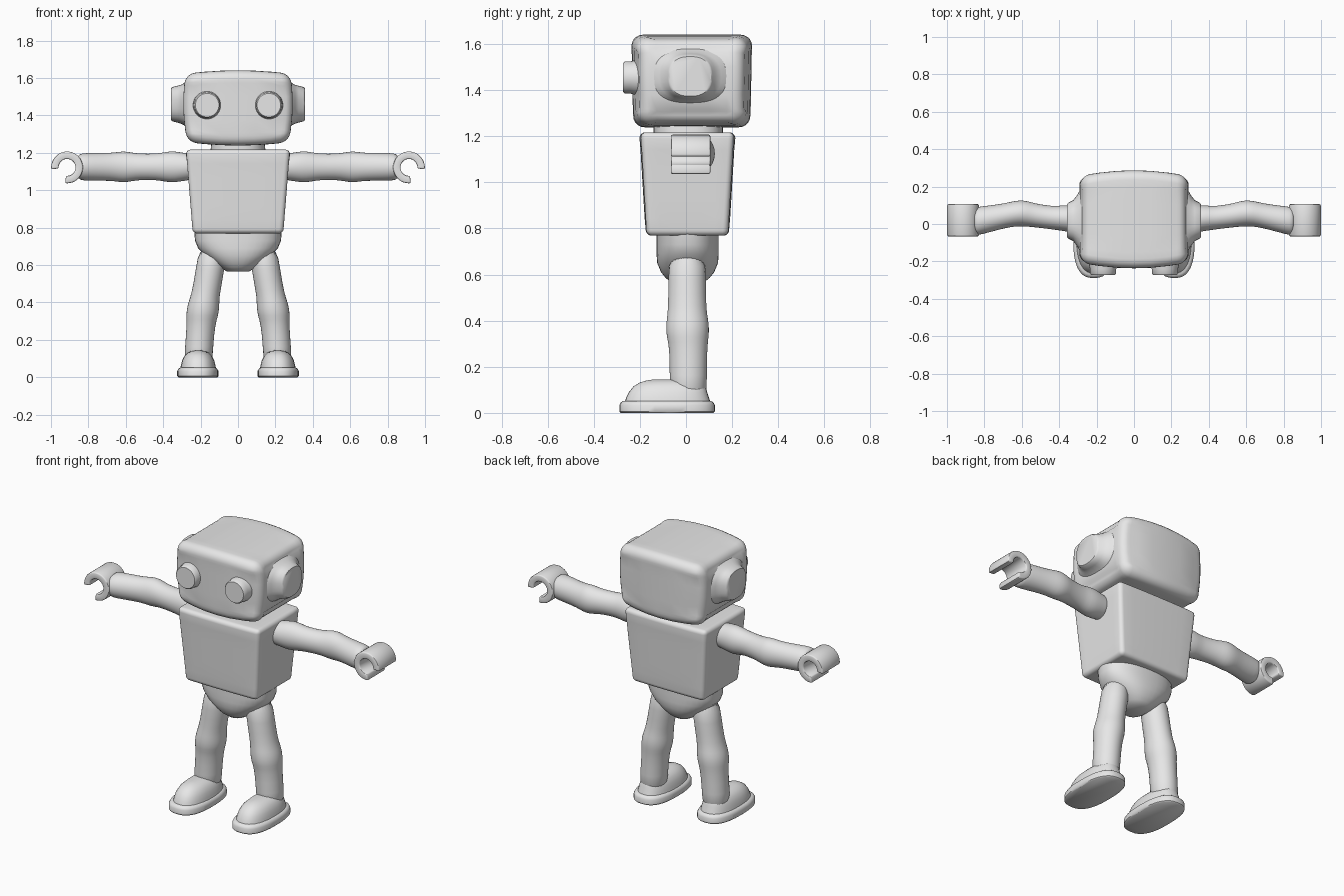
import bpy
import bmesh
import math
from mathutils import Vector

default = bpy.data.objects.get("Cube")
if default:
    bpy.data.objects.remove(default, do_unlink=True)

grey = bpy.data.materials.new("plain grey")
grey.use_nodes = True
COLOUR = (0.8, 0.8, 0.8, 1)
grey.diffuse_color = COLOUR
grey.node_tree.nodes["Principled BSDF"].inputs["Base Color"].default_value = COLOUR


def finish(name, bm, mirror=False, smooth=0):
    """Turn a bmesh into a shaded object, optionally mirrored and subdivided."""
    bmesh.ops.recalc_face_normals(bm, faces=bm.faces)
    mesh = bpy.data.meshes.new(name)
    bm.to_mesh(mesh)
    bm.free()
    mesh.materials.append(grey)
    obj = bpy.data.objects.new(name, mesh)
    bpy.context.collection.objects.link(obj)
    bpy.ops.object.select_all(action='DESELECT')
    obj.select_set(True)
    bpy.context.view_layer.objects.active = obj
    bpy.ops.object.shade_smooth_by_angle(angle=math.radians(45))
    if mirror:
        obj.modifiers.new("Mirror", 'MIRROR')
    if smooth:
        sub = obj.modifiers.new("Subdivision", 'SUBSURF')
        sub.levels = sub.render_levels = smooth
    return obj


def loft(name, axis, rings, power=2.0, mirror=False, smooth=0, sides=36):
    """Skin rounded cross-sections (centre, half size a, half size b) along an axis."""
    u, v = {'X': ((0, 1, 0), (0, 0, 1)),
            'Y': ((1, 0, 0), (0, 0, 1)),
            'Z': ((1, 0, 0), (0, 1, 0))}[axis]
    u, v = Vector(u), Vector(v)
    bm = bmesh.new()
    loops = []
    for centre, a, b in rings:
        loop = []
        for i in range(sides):
            t = math.tau * i / sides
            c, s = math.cos(t), math.sin(t)
            p = math.copysign(abs(c) ** (2 / power), c) * a
            q = math.copysign(abs(s) ** (2 / power), s) * b
            loop.append(bm.verts.new(Vector(centre) + u * p + v * q))
        loops.append(loop)
    for low, high in zip(loops, loops[1:]):
        for i in range(sides):
            j = (i + 1) % sides
            bm.faces.new((low[i], low[j], high[j], high[i]))
    bm.faces.new(loops[0])
    bm.faces.new(loops[-1])
    return finish(name, bm, mirror, smooth)


def soft_box(name, centre, half, taper, bulge, radius):
    """Tapered box with rounded edges; bulge swells each face toward its middle."""
    bm = bmesh.new()
    bmesh.ops.create_cube(bm, size=2)
    bmesh.ops.subdivide_edges(bm, edges=bm.edges[:], cuts=5, use_grid_fill=True)
    for vert in bm.verts:
        x, y, z = vert.co
        narrow = 1 - taper * (1 - z) / 2
        vert.co = Vector(centre) + Vector((
            x * (half[0] - bulge[0] * z * z) * narrow,
            y * (half[1] - bulge[1] * x * x) * narrow,
            z * (half[2] - bulge[2] * x * x)))
    sharp = [e for e in bm.edges if e.calc_face_angle() > 0.9]
    bmesh.ops.bevel(bm, geom=sharp, offset=radius, segments=5, profile=0.5,
                    affect='EDGES', clamp_overlap=True)
    return finish(name, bm)


# Head, neck and torso
soft_box("head", (0, 0.025, 1.44), (0.297, 0.262, 0.201), 0.03,
         (0.018, 0.028, 0.018), 0.05)
loft("neck", 'Z', [((0, 0.01, 1.18), 0.15, 0.15), ((0, 0.01, 1.28), 0.14, 0.15)], 2.4)
soft_box("torso", (0, 0.006, 0.993), (0.278, 0.208, 0.224), 0.13,
         (0, 0.005, 0), 0.025)

# Pelvis bowl
loft("pelvis", 'Z', [((0, 0.007, z), a, b) for z, a, b in (
    (0.8, 0.235, 0.135), (0.73, 0.23, 0.135), (0.69, 0.213, 0.135),
    (0.65, 0.175, 0.132), (0.61, 0.125, 0.115), (0.585, 0.09, 0.095),
    (0.566, 0.06, 0.07))], 2.3)

# Round eyes with a soft rim
loft("eye", 'Y', [((0.165, y, 1.455), r, r) for y, r in (
    (-0.17, 0.078), (-0.225, 0.074), (-0.24, 0.07), (-0.265, 0.069), (-0.273, 0.063))],
    mirror=True)

# Flared ear caps
loft("ear", 'X', [((x, 0.018, 1.46), a, b) for x, a, b in (
    (0.26, 0.2, 0.13), (0.285, 0.17, 0.115), (0.305, 0.135, 0.104),
    (0.325, 0.109, 0.098), (0.35, 0.097, 0.092), (0.357, 0.09, 0.086))],
    2.5, mirror=True)

# Arms, bulging at shoulder and elbow
loft("arm", 'X', [((x, y, 1.125), a, b) for x, y, a, b in (
    (0.22, 0.02, 0.07, 0.07), (0.28, 0.02, 0.07, 0.072), (0.34, 0.028, 0.073, 0.086),
    (0.39, 0.032, 0.068, 0.08), (0.43, 0.032, 0.062, 0.071),
    (0.53, 0.046, 0.064, 0.07), (0.57, 0.055, 0.069, 0.078),
    (0.615, 0.058, 0.07, 0.085), (0.66, 0.051, 0.068, 0.077),
    (0.71, 0.04, 0.067, 0.074), (0.82, 0.018, 0.076, 0.075),
    (0.845, 0.015, 0.075, 0.07), (0.86, 0.015, 0.06, 0.055))],
    mirror=True, smooth=1, sides=24)

# Open claw hand: a C-shaped outline pushed through the thickness
bm = bmesh.new()
steps = 30
section = []
for k in range(steps + 1):
    t = math.radians(-7 + 284 * k / steps)
    section.append([bm.verts.new((0.914 + r * math.cos(t), y, 1.122 + r * math.sin(t)))
                    for r, y in ((0.085, -0.066), (0.085, 0.106),
                                 (0.045, 0.106), (0.045, -0.066))])
for a, b in zip(section, section[1:]):
    for i in range(4):
        j = (i + 1) % 4
        bm.faces.new((a[i], a[j], b[j], b[i]))
bm.faces.new(section[0])
bm.faces.new(section[-1])
bmesh.ops.recalc_face_normals(bm, faces=bm.faces)
corners = [e for e in bm.edges if e.calc_face_angle() > 0.9]
bmesh.ops.bevel(bm, geom=corners, offset=0.007, segments=2, profile=0.5,
                affect='EDGES')
finish("claw_hand", bm, mirror=True)

# Legs, bulging at the knee
loft("leg", 'Z', [((x, y, z), a, b) for x, y, z, a, b in (
    (0.135, 0.005, 0.7, 0.075, 0.08), (0.148, 0.005, 0.58, 0.077, 0.082),
    (0.172, 0.005, 0.45, 0.076, 0.083), (0.181, 0.006, 0.41, 0.082, 0.09),
    (0.187, 0.007, 0.37, 0.087, 0.094), (0.191, 0.007, 0.33, 0.086, 0.092),
    (0.197, 0.01, 0.29, 0.077, 0.083), (0.209, 0.01, 0.16, 0.075, 0.08),
    (0.212, 0.01, 0.05, 0.078, 0.085))], mirror=True, smooth=1, sides=24)

# Feet: flat sole and a domed toe
loft("sole", 'Z', [((0.215, -0.082, z), 0.11 - inset, 0.207 - inset) for z, inset in (
    (0, 0.006), (0.006, 0), (0.034, 0), (0.045, 0.006), (0.052, 0.016))],
    2.6, mirror=True)
loft("shoe", 'Z', [((0.213, (front + back) / 2, z), a, (back - front) / 2)
    for z, a, front, back in (
    (0.04, 0.097, -0.268, 0.108), (0.065, 0.092, -0.26, 0.1),
    (0.09, 0.086, -0.248, 0.092), (0.115, 0.073, -0.228, 0.085),
    (0.132, 0.056, -0.2, 0.075), (0.141, 0.036, -0.17, 0.06),
    (0.145, 0.015, -0.14, 0.04))], 2.4, mirror=True)
